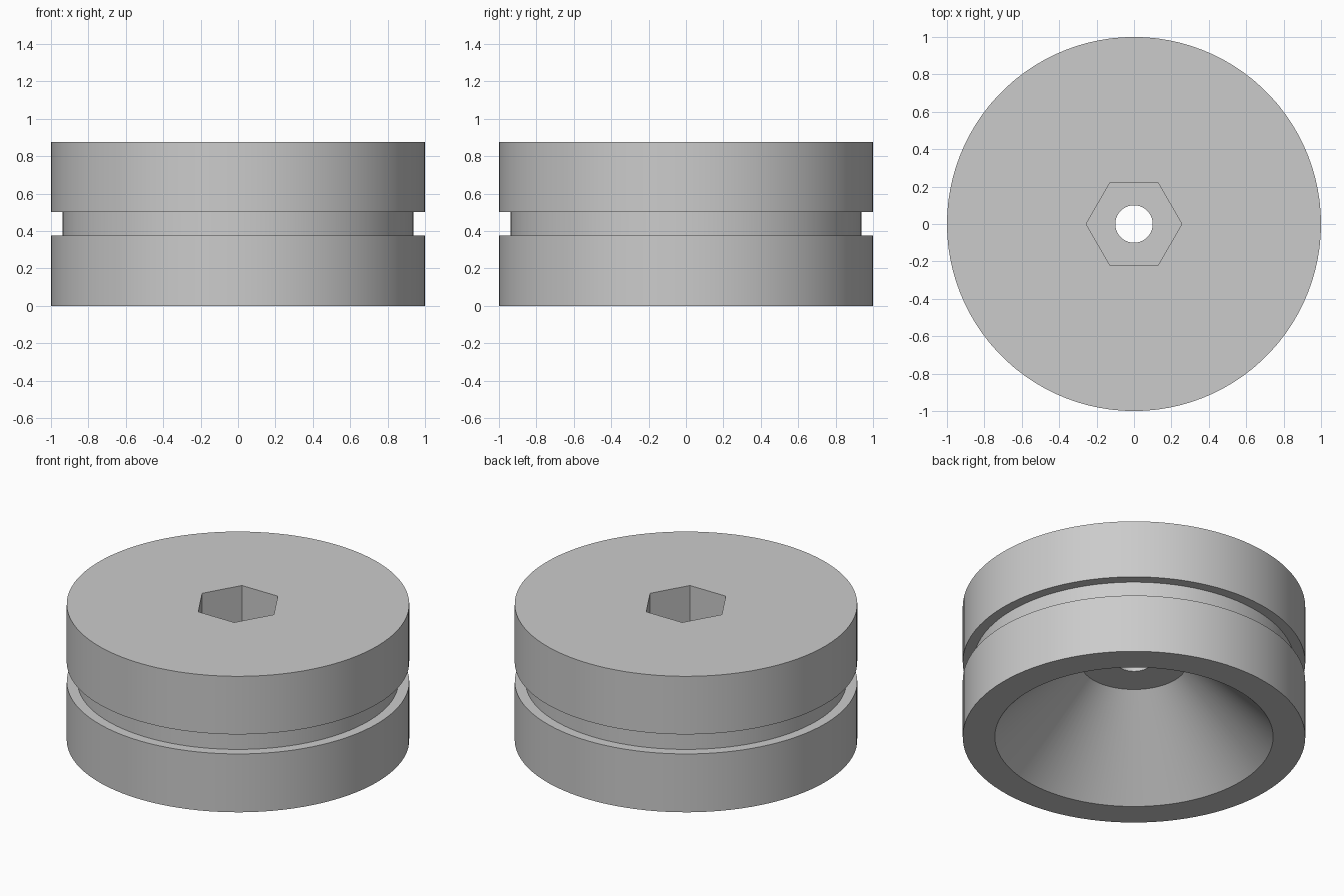
import bpy
import bmesh
import math

SEGMENTS = 100
HEIGHT = 0.876

# Remove the default cube
default = bpy.data.objects.get("Cube")
if default:
    bpy.data.objects.remove(default, do_unlink=True)

# Single plain grey material
grey = bpy.data.materials.new("plain_grey")
grey.use_nodes = True
colour = (0.6, 0.6, 0.6, 1.0)
grey.diffuse_color = colour
grey.node_tree.nodes["Principled BSDF"].inputs["Base Color"].default_value = colour


def revolve(name, profile, segments):
    """Revolve a closed (radius, height) outline around the z axis."""
    bm = bmesh.new()
    rings = []
    for i in range(segments):
        a = math.tau * i / segments
        rings.append([bm.verts.new((r * math.cos(a), r * math.sin(a), z))
                      for r, z in profile])
    count = len(profile)
    for i, ring in enumerate(rings):
        following = rings[(i + 1) % segments]
        for j in range(count):
            k = (j + 1) % count
            bm.faces.new((ring[j], following[j], following[k], ring[k]))
    bmesh.ops.recalc_face_normals(bm, faces=bm.faces)
    return finish(name, bm)


def prism(name, radius, bottom, top, sides):
    """Upright prism with a corner on the x axis."""
    bm = bmesh.new()
    base = bm.faces.new([bm.verts.new((radius * math.cos(math.tau * i / sides),
                                       radius * math.sin(math.tau * i / sides),
                                       bottom)) for i in range(sides)])
    result = bmesh.ops.extrude_face_region(bm, geom=[base], use_keep_orig=True)
    for v in result["geom"]:
        if isinstance(v, bmesh.types.BMVert):
            v.co.z = top
    bmesh.ops.recalc_face_normals(bm, faces=bm.faces)
    return finish(name, bm)


def finish(name, bm):
    mesh = bpy.data.meshes.new(name)
    bm.to_mesh(mesh)
    bm.free()
    mesh.materials.append(grey)
    obj = bpy.data.objects.new(name, mesh)
    bpy.context.collection.objects.link(obj)
    return obj


# Wheel body: grooved rim, through bore, conical hollow underneath
wheel = revolve("grooved_wheel", [
    (0.10, HEIGHT), (1.0, HEIGHT),
    (1.0, 0.502), (0.9375, 0.502), (0.9375, 0.376), (1.0, 0.376),
    (1.0, 0.0), (0.8125, 0.0),
    (0.3125, 0.50), (0.10, 0.50),
], SEGMENTS)

# Hexagonal nut pocket sunk into the top
cutter = prism("nut_pocket_cutter", 0.256, 0.626, HEIGHT + 0.2, 6)
cutter.hide_render = True
pocket = wheel.modifiers.new("nut_pocket", 'BOOLEAN')
pocket.operation = 'DIFFERENCE'
pocket.solver = 'EXACT'
pocket.object = cutter

bpy.ops.object.select_all(action='DESELECT')
wheel.select_set(True)
bpy.context.view_layer.objects.active = wheel
bpy.ops.object.modifier_apply(modifier=pocket.name)
bpy.data.objects.remove(cutter, do_unlink=True)

# Smooth round walls, crisp rims
bpy.ops.object.shade_smooth_by_angle(angle=math.radians(30))
